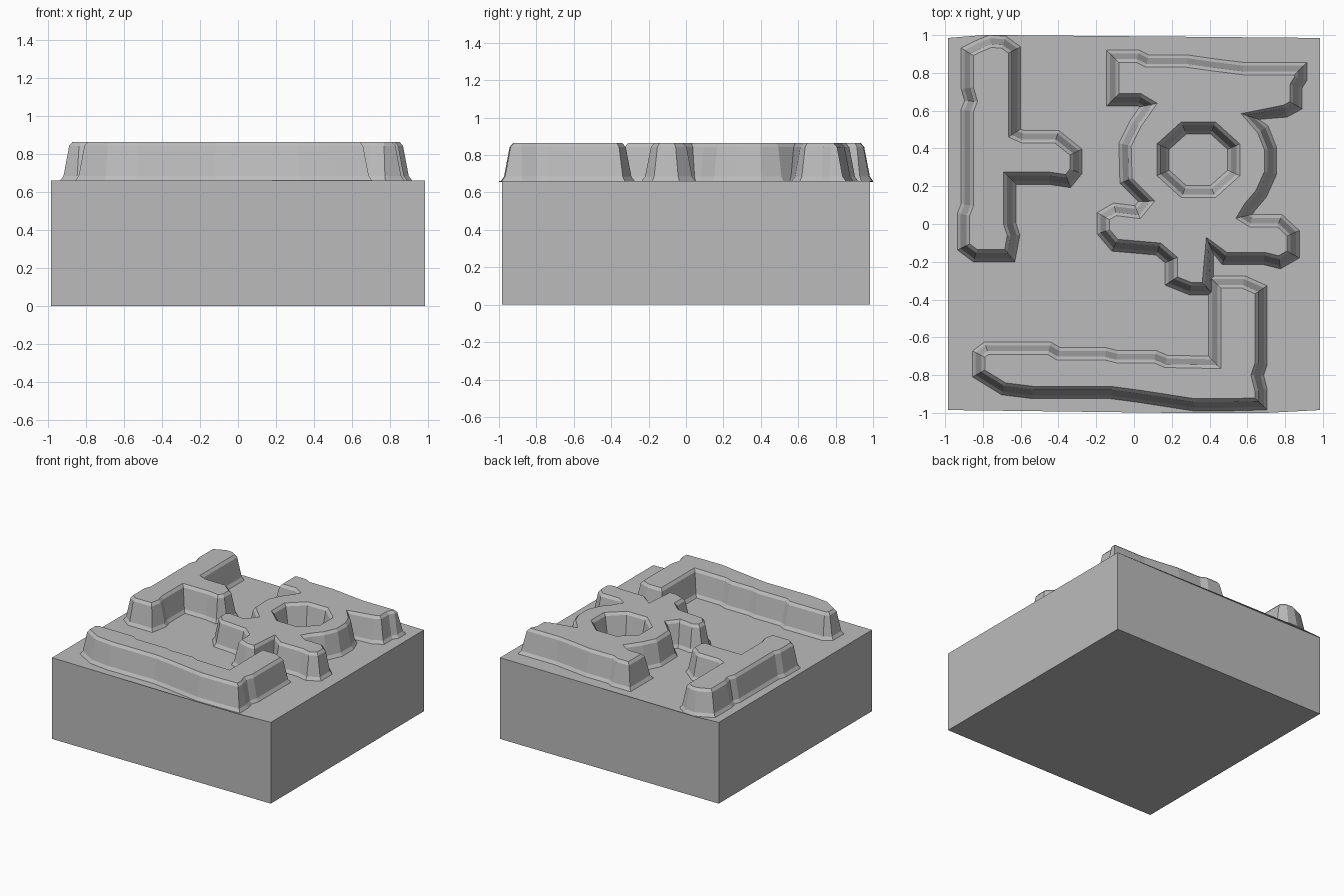
import bpy, bmesh, math
from mathutils import Vector

# Remove only the default object
default = bpy.data.objects.get("Cube")
if default:
    bpy.data.objects.remove(default, do_unlink=True)

HALF, BASE_TOP = 0.985, 0.661
# Wall section of the relief: outward offset and height, foot to top
WALL = ((0.035, BASE_TOP), (0.018, 0.685), (-0.012, 0.843), (-0.03, 0.864))

grey = bpy.data.materials.new("plain grey")
grey.use_nodes = True
colour = (0.5, 0.5, 0.5, 1)
grey.diffuse_color = colour
grey.node_tree.nodes["Principled BSDF"].inputs["Base Color"].default_value = colour


def make_object(name, bm):
    bmesh.ops.recalc_face_normals(bm, faces=bm.faces)
    mesh = bpy.data.meshes.new(name)
    bm.to_mesh(mesh)
    bm.free()
    mesh.materials.append(grey)
    obj = bpy.data.objects.new(name, mesh)
    bpy.context.collection.objects.link(obj)
    return obj


def signed_area(points):
    return sum(a.x * b.y - b.x * a.y
               for a, b in zip(points, points[1:] + points[:1])) / 2


def offset_outline(points, distance):
    """Push a counter-clockwise outline outwards with limited mitres."""
    result = []
    for i, point in enumerate(points):
        before = (point - points[i - 1]).normalized()
        after = (points[(i + 1) % len(points)] - point).normalized()
        normal_a = Vector((before.y, -before.x))
        normal_b = Vector((after.y, -after.x))
        mitre = (normal_a + normal_b) / max(1 + normal_a.dot(normal_b), 0.6)
        result.append(point + mitre * distance)
    return result


def add_wall(bm, outline, direction):
    """Loft the wall section round an outline and return the top edges."""
    if signed_area(outline) < 0:
        outline = outline[::-1]
    rings = []
    for distance, height in WALL:
        ring = offset_outline(outline, distance * direction)
        rings.append([bm.verts.new((p.x, p.y, height)) for p in ring])
    count = len(outline)
    for low, high in zip(rings, rings[1:]):
        for i in range(count):
            j = (i + 1) % count
            bm.faces.new((low[i], low[j], high[j], high[i]))
    top = rings[-1]
    return [bm.edges.get((top[i], top[(i + 1) % count])) for i in range(count)]


def raised_shape(name, outline, hole=None):
    bm = bmesh.new()
    edges = add_wall(bm, outline, 1)
    if hole:
        edges += add_wall(bm, hole, -1)
    bmesh.ops.triangle_fill(bm, edges=edges, use_beauty=True, normal=(0, 0, 1))
    flat = [e for e in bm.edges if len(e.link_faces) == 2
            and all(abs(f.normal.z) > 0.99 for f in e.link_faces)]
    bmesh.ops.dissolve_edges(bm, edges=flat) if not hole else None
    return make_object(name, bm)


def hundredths(*pairs):
    return [Vector(pair) / 100 for pair in pairs]


def prism(name, outline, bottom, top):
    bm = bmesh.new()
    face = bm.faces.new([bm.verts.new((p.x, p.y, bottom)) for p in outline])
    grown = bmesh.ops.extrude_face_region(bm, geom=[face])["geom"]
    verts = [v for v in grown if isinstance(v, bmesh.types.BMVert)]
    bmesh.ops.translate(bm, verts=verts, vec=(0, 0, top - bottom))
    return make_object(name, bm)


# Solid block with a thin top sheet that swells slightly at front and back
corners = [Vector((x * HALF, y * HALF))
           for x, y in ((-1, -1), (1, -1), (1, 1), (-1, 1))]
prism("base_block", corners, 0, BASE_TOP)
sheet = [corners[0], Vector((0.2, -1)), Vector((0.7, -1)), corners[1],
         corners[2], Vector((-0.7, 1)), Vector((-0.8, 1)), corners[3]]
prism("top_sheet", sheet, BASE_TOP - 0.004, BASE_TOP)

# Left upright bar with a short side arm
raised_shape("upright_relief", hundredths(
    (-90, 5), (-88, 10), (-88, 60), (-86, 65), (-88, 72), (-88, 91),
    (-82, 94), (-76, 96.5), (-69, 96), (-63.5, 92), (-63.5, 48), (-59, 46),
    (-41, 46), (-31, 38), (-31, 28), (-35, 23), (-45, 24.5), (-66, 24.5),
    (-66, 0), (-64, -6), (-66, -16.5), (-84, -16.5), (-90, -12)))

# Ring shape with wide arms above and below
ring_hole = [Vector((0.341 + 0.205 * math.cos(a), 0.34 + 0.185 * math.sin(a)))
             for a in (math.tau * (i + 0.5) / 8 for i in range(8))]
upper_arm = hundredths(
    (8, 63), (3, 66), (-11, 66), (-11, 88.5), (2, 88.5), (7, 86), (28, 86),
    (42, 84), (58, 82), (88, 82), (88, 77), (85.5, 73), (85.5, 63),
    (80, 60), (61, 57))
ring_right = hundredths(
    (68, 50), (72, 40), (72, 27), (67, 16), (61, 9), (58, 4))
lower_arm = hundredths(
    (62, 1.5), (77, 1.5), (84, -5), (84, -16), (77, -20), (69, -18),
    (48, -18), (40, -11), (39, -34), (30, -34), (20, -30), (20, -19),
    (13, -13), (-10, -11), (-16, -4), (-16, 4), (-10, 7.5), (2, 6))
ring_left = hundredths((7, 12), (-4, 23), (-4.5, 42), (1, 53))
raised_shape("ring_relief",
             upper_arm + ring_right + lower_arm + ring_left, ring_hole)

# Corner shape along the front
raised_shape("corner_relief", hundredths(
    (43, -31), (58, -31), (67, -35), (67, -74), (65, -80), (67, -88),
    (67, -95), (48, -95.5), (32, -95.5), (3, -91), (-12, -89), (-53, -89),
    (-69, -87), (-82, -79), (-82, -69), (-78, -66), (-45, -66), (-40, -69),
    (-15, -69), (-9, -70.5), (11, -70.5), (17, -73), (43, -73.5),
    (43, -49)))
